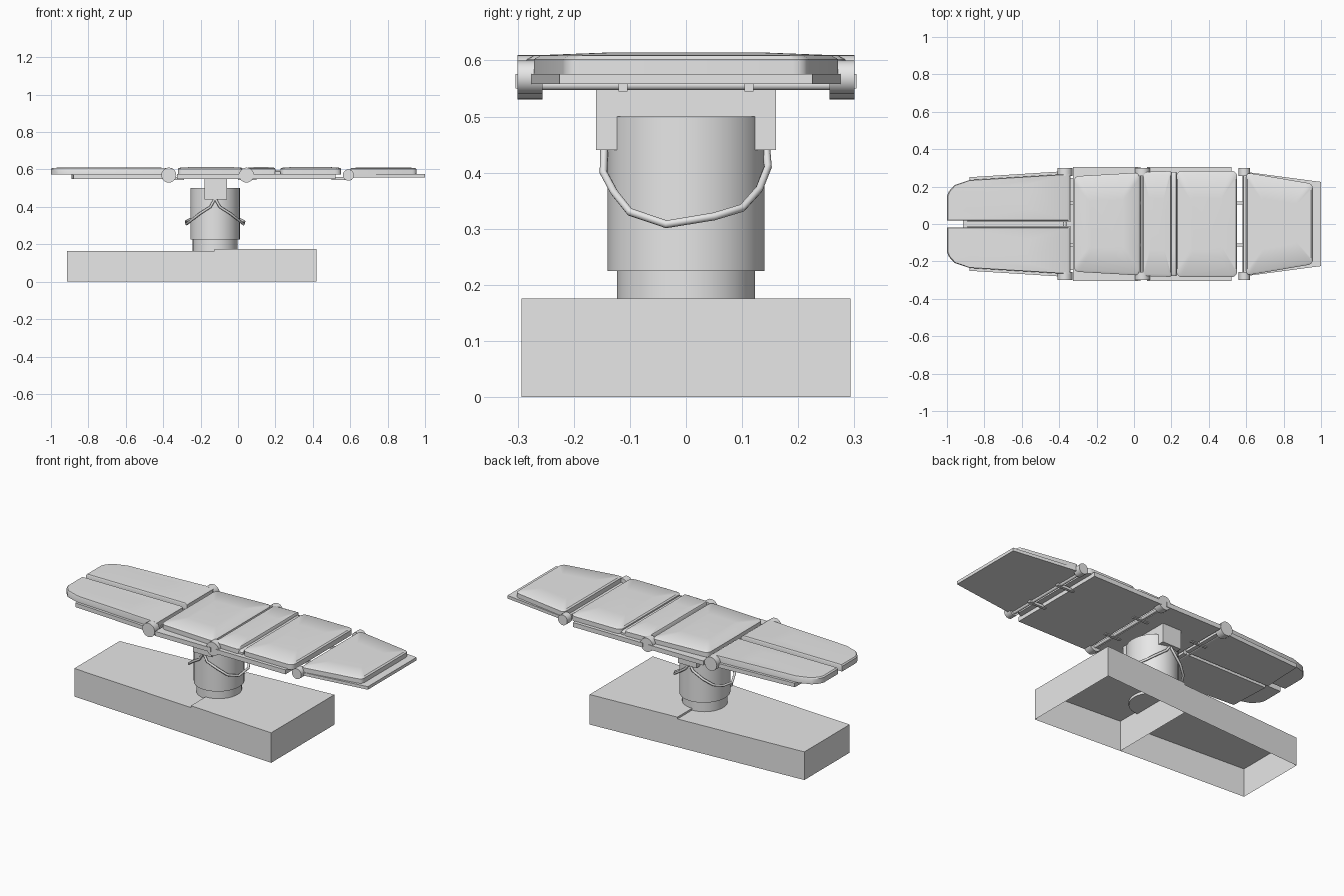
import bpy
import bmesh
import math
from mathutils import Vector

cube = bpy.data.objects.get("Cube")
if cube:
    bpy.data.objects.remove(cube, do_unlink=True)

grey = bpy.data.materials.new("plain grey")
grey.use_nodes = True
grey.diffuse_color = (0.8, 0.8, 0.8, 1)
grey.node_tree.nodes["Principled BSDF"].inputs["Base Color"].default_value = grey.diffuse_color


def finish(name, bm, smooth=False):
    bmesh.ops.recalc_face_normals(bm, faces=bm.faces)
    mesh = bpy.data.meshes.new(name)
    bm.to_mesh(mesh)
    bm.free()
    obj = bpy.data.objects.new(name, mesh)
    bpy.context.collection.objects.link(obj)
    mesh.materials.append(grey)
    if smooth:
        bpy.ops.object.select_all(action="DESELECT")
        obj.select_set(True)
        bpy.context.view_layer.objects.active = obj
        bpy.ops.object.shade_smooth_by_angle(angle=math.radians(35))
    return obj


def prism(name, outline, z0, z1, open_bottom=False):
    """Upright prism over a flat outline."""
    bm = bmesh.new()
    base = bm.faces.new([bm.verts.new((x, y, z0)) for x, y in outline])
    top = bmesh.ops.extrude_face_region(bm, geom=[base])
    moved = [v for v in top["geom"] if isinstance(v, bmesh.types.BMVert)]
    bmesh.ops.translate(bm, verts=moved, vec=(0, 0, z1 - z0))
    if open_bottom:
        low = [f for f in bm.faces if all(v.co.z < z0 + 1e-5 for v in f.verts)]
        bmesh.ops.delete(bm, geom=low, context="FACES_ONLY")
    return finish(name, bm)


def taper(x0, x1, w0, w1):
    """Outline with half width w0 at x0 and w1 at x1."""
    return [(x0, -w0), (x1, -w1), (x1, w1), (x0, w0)]


def box(name, x0, x1, y0, y1, z0, z1):
    return prism(name, [(x0, y0), (x1, y0), (x1, y1), (x0, y1)], z0, z1)


def rounded(outline, r, steps=4):
    """Round the corners of an outline."""
    points = []
    n = len(outline)
    for i in range(n):
        p = Vector(outline[i])
        a = p + (Vector(outline[i - 1]) - p).normalized() * r
        b = p + (Vector(outline[(i + 1) % n]) - p).normalized() * r
        for k in range(steps + 1):
            t = k / steps
            points.append(tuple(a * (1 - t) ** 2 + p * 2 * t * (1 - t) + b * t * t))
    return points


def cushion(name, outline, low=0.572, high=0.606, crown=0.008, inset=0.014):
    """Pad with straight sides, a soft top edge and a slight crown."""
    bm = bmesh.new()
    centre = sum((Vector(p) for p in outline), Vector((0, 0))) / len(outline)
    half = max((Vector(p) - centre).length for p in outline)
    rings = []
    for z, s in ((low, 1), (high - 0.004, 1), (high + 0.003, 1 - inset / half),
                 (high + crown, 0.5)):
        rings.append([bm.verts.new((*(centre + (Vector(p) - centre) * s), z)) for p in outline])
    n = len(outline)
    for a, b in zip(rings, rings[1:]):
        for i in range(n):
            j = (i + 1) % n
            bm.faces.new((a[i], a[j], b[j], b[i]))
    bm.faces.new(rings[0])
    bm.faces.new(rings[-1])
    return finish(name, bm, True)


def cylinder(name, centre, rx, ry, depth, axis="Z", segments=32):
    bm = bmesh.new()
    bmesh.ops.create_cone(bm, cap_ends=True, segments=segments, radius1=1, radius2=1, depth=depth)
    bmesh.ops.scale(bm, verts=bm.verts, vec=(rx, ry, 1))
    for v in bm.verts:
        if axis == "Y":
            v.co = (v.co.x, v.co.z, v.co.y)
        v.co += Vector(centre)
    return finish(name, bm, True)


# Hollow tapered foot, open below
prism("base_long", taper(-0.915, -0.125, 0.21, 0.258), 0, 0.165, True)
prism("base_short", taper(-0.125, 0.42, 0.258, 0.293), 0, 0.176, True)

# Column and its head block
COL = -0.1225
cylinder("column_lower", (COL, 0, 0.195), 0.12, 0.123, 0.07)
cylinder("column_upper", (COL, 0, 0.3625), 0.1325, 0.14, 0.275)
box("column_head", -0.18, -0.06, -0.16, 0.16, 0.44, 0.55)

# Cable loops hanging on both sides of the column
loop = [(0, -0.146, 0.445), (0.025, -0.147, 0.40), (0.08, -0.128, 0.365), (0.125, -0.1, 0.33),
        (0.152, -0.035, 0.308), (0.155, 0.05, 0.322), (0.125, 0.1, 0.337),
        (0.08, 0.13, 0.37), (0.025, 0.146, 0.41), (0, 0.143, 0.445)]
for side, label in ((1, "left"), (-1, "right")):
    curve = bpy.data.curves.new(f"cable_{label}", "CURVE")
    curve.dimensions = "3D"
    curve.bevel_depth = 0.007
    curve.bevel_resolution = 2
    curve.use_fill_caps = True
    spline = curve.splines.new("POLY")
    spline.points.add(len(loop) - 1)
    for point, (x, y, z) in zip(spline.points, loop):
        point.co = (COL + side * x, y, z, 1)
    curve.materials.append(grey)
    bpy.context.collection.objects.link(bpy.data.objects.new(f"cable_{label}", curve))

# Support plates
prism("seat_plate", taper(-0.325, 0.035, 0.304, 0.304), 0.55, 0.576)
prism("back_plate", taper(0.07, 0.52, 0.304, 0.304), 0.55, 0.576)
prism("head_plate", taper(0.585, 1.0, 0.28, 0.225), 0.558, 0.576)

# Leg plates and split leg cushions
for s, label in ((1, "back"), (-1, "front")):
    plate = [(-0.89, 0.01), (-0.34, 0.01), (-0.34, 0.284), (-0.88, 0.25)]
    pad = [(-1, 0.018), (-0.345, 0.018), (-0.345, 0.268), (-0.88, 0.235),
           (-0.96, 0.208), (-0.99, 0.175), (-1, 0.15)]
    prism(f"leg_plate_{label}", [(x, s * y) for x, y in plate], 0.55, 0.574)
    cushion(f"leg_cushion_{label}", [(x, s * y) for x, y in pad], crown=0.004)

# Body and head cushions
cushion("seat_cushion", rounded(taper(-0.322, 0.03, 0.255, 0.275), 0.03))
cushion("hip_cushion", rounded(taper(0.046, 0.2, 0.278, 0.283), 0.012), crown=0.006)
cushion("hip_filler", taper(0.19, 0.226, 0.278, 0.278), high=0.592, crown=0)
cushion("back_cushion", rounded(taper(0.226, 0.552, 0.284, 0.284), 0.035))
cushion("head_cushion", rounded(taper(0.6, 0.955, 0.275, 0.215), 0.025), crown=0.004)

# Hinge discs, axles and bridging bars at each joint
for name, x, r in (("leg", -0.37, 0.04), ("hip", 0.045, 0.04), ("head", 0.59, 0.03)):
    for s, label in ((1, "back"), (-1, "front")):
        cylinder(f"{name}_hinge_{label}", (x, s * 0.278, 0.57), r, r, 0.045, "Y", 24)
    cylinder(f"{name}_axle", (x, 0, 0.556), 0.009, 0.009, 0.52, "Y", 12)
for name, x0, x1 in (("leg", -0.39, -0.29), ("hip", 0.0, 0.1), ("head", 0.5, 0.61)):
    for s, label in ((1, "back"), (-1, "front")):
        y = s * 0.112
        box(f"{name}_bridge_{label}", x0, x1, y - 0.008, y + 0.008, 0.545, 0.56)
